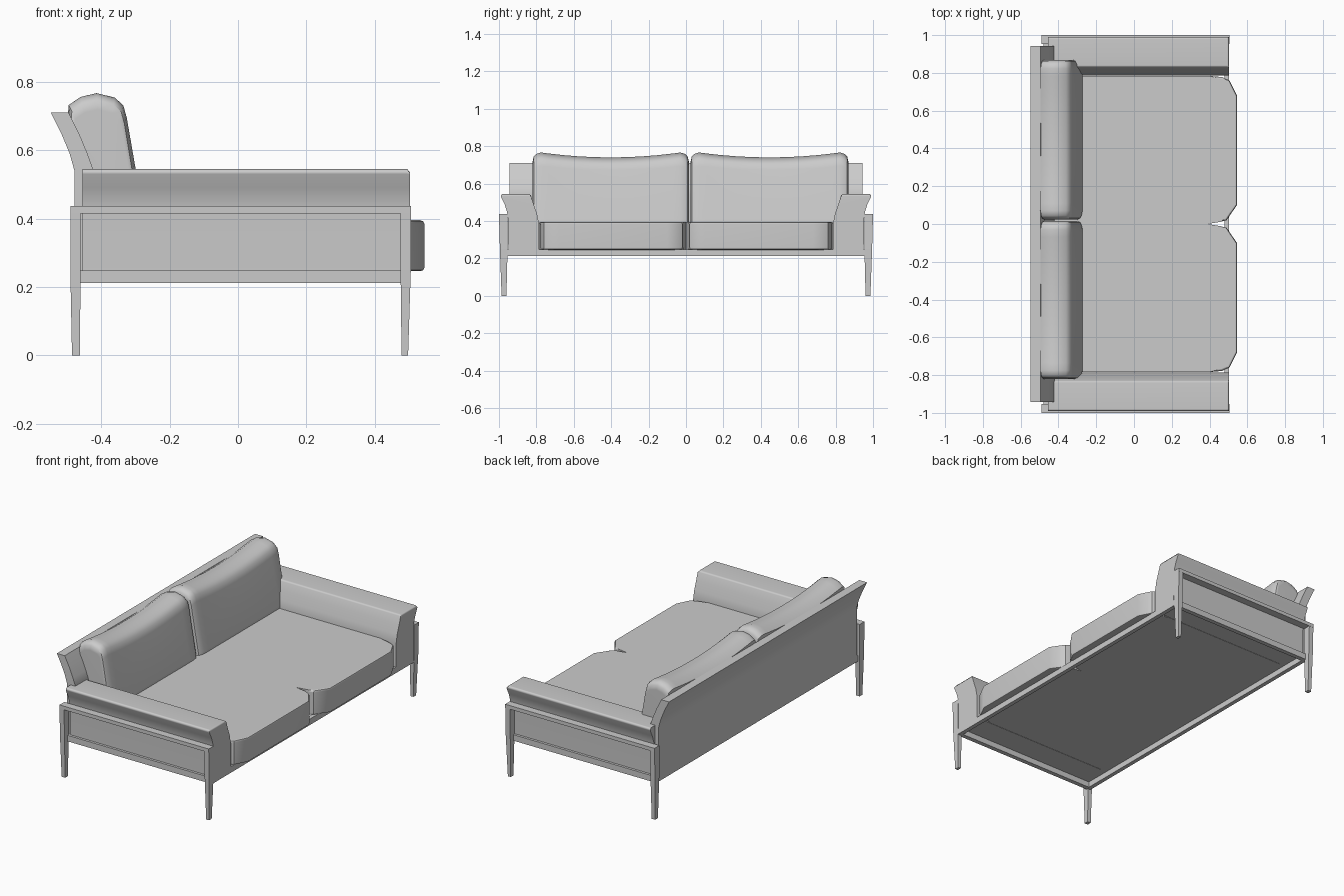
import bpy, bmesh

if "Cube" in bpy.data.objects:
    bpy.data.objects.remove(bpy.data.objects["Cube"])


def finish(name, bm, smooth=True, angle=0.6):
    bmesh.ops.recalc_face_normals(bm, faces=bm.faces)
    me = bpy.data.meshes.new(name)
    bm.to_mesh(me)
    bm.free()
    ob = bpy.data.objects.new(name, me)
    bpy.context.collection.objects.link(ob)
    if smooth:
        bpy.ops.object.select_all(action='DESELECT')
        ob.select_set(True)
        bpy.context.view_layer.objects.active = ob
        bpy.ops.object.shade_smooth_by_angle(angle=angle)
        # keeps the large flat faces shading flat
        mod = ob.modifiers.new("weighted_normals", 'WEIGHTED_NORMAL')
        mod.keep_sharp = True
    return ob


def loft(rings):
    # closed rings of points, joined in order and capped at both ends
    bm = bmesh.new()
    vr = [[bm.verts.new(p) for p in r] for r in rings]
    n = len(rings[0])
    for a, b in zip(vr, vr[1:]):
        for i in range(n):
            j = (i + 1) % n
            bm.faces.new((a[i], a[j], b[j], b[i]))
    bm.faces.new(vr[0])
    bm.faces.new(vr[-1][::-1])
    return bm


def box(name, x0, x1, y0, y1, z0, z1):
    ring = lambda z: [(x0, y0, z), (x1, y0, z), (x1, y1, z), (x0, y1, z)]
    return finish(name, loft([ring(z0), ring(z1)]), False)


# lower front and back rails; the underside is open between them
box("front_lower_rail", 0.478, 0.503, -0.956, 0.956, 0.212, 0.248)
box("back_lower_rail", -0.478, -0.453, -0.956, 0.956, 0.212, 0.248)

# curved back shell
shell = [(-0.478, 0.246), (-0.478, 0.54), (-0.492, 0.59), (-0.517, 0.65), (-0.547, 0.71),
         (-0.495, 0.71), (-0.465, 0.65), (-0.44, 0.59), (-0.422, 0.54), (-0.418, 0.246)]
finish("back_shell", loft([[(x, y, z) for x, z in shell] for y in (-0.943, 0.943)]))

# flared arm cross-section (y, z)
arm = [(0.95, 0.246), (0.952, 0.41), (0.957, 0.45), (0.97, 0.49), (0.99, 0.53), (0.988, 0.54),
       (0.98, 0.545), (0.84, 0.545), (0.829, 0.537), (0.815, 0.49), (0.797, 0.44),
       (0.787, 0.39), (0.786, 0.246)]

for s, side in ((-1, "right"), (1, "left")):
    # the front end is slightly rounded over at the top
    stations = ((-0.455, 0.545), (0.494, 0.545), (0.503, 0.534))
    finish(side + "_arm", loft([[(x, s * y, min(z, top)) for y, z in arm] for x, top in stations]), angle=0.9)

    # slim outer frame: tapered legs, top rail and lower rail
    for x0, x1, b0, b1, end in ((-0.49, -0.46, -0.485, -0.462, "back"),
                                (0.475, 0.505, 0.478, 0.497, "front")):
        ring = lambda xa, xb, ya, yb, z: [(xa, s * ya, z), (xb, s * ya, z), (xb, s * yb, z), (xa, s * yb, z)]
        finish(f"{side}_{end}_leg", loft([ring(b0, b1, 0.96, 0.986, 0),
                                         ring(x0, x1, 0.954, 0.995, 0.25),
                                         ring(x0, x1, 0.954, 1.0, 0.437)]), False)
    box(side + "_top_rail", -0.49, 0.505, *sorted((s * 0.954, s * 1.0)), 0.415, 0.437)
    box(side + "_lower_rail", -0.478, 0.503, *sorted((s * 0.938, s * 0.965)), 0.212, 0.248)

# seat cushion: one body with a notch in the front middle
half = [(0.39, 0.0), (0.46, 0.012), (0.49, 0.02), (0.545, 0.10), (0.545, 0.68),
        (0.505, 0.76), (0.465, 0.778), (0.40, 0.784), (-0.43, 0.784)]
outline = [(x, -y) for x, y in half[::-1]] + half[1:]
bm = loft([[(x, y, z) for x, y in outline] for z in (0.246, 0.395)])
edges = [e for e in bm.edges if abs(e.verts[0].co.z - e.verts[1].co.z) < 1e-4
         and min(v.co.x for v in e.verts) > 0.395]
bmesh.ops.bevel(bm, geom=edges, offset=0.012, segments=2, affect='EDGES', profile=0.5)
finish("seat_cushion", bm)

# plump back cushions with tops that dip in the middle (x, z)
profile = [(-0.415, 0.385), (-0.42, 0.53), (-0.455, 0.62), (-0.497, 0.705), (-0.495, 0.738),
           (-0.46, 0.762), (-0.413, 0.773), (-0.36, 0.76), (-0.335, 0.737), (-0.325, 0.70),
           (-0.30, 0.55), (-0.273, 0.41), (-0.272, 0.385)]
for y0, y1, side in ((-0.82, 0.015, "right"), (0.025, 0.868, "left")):
    w = y1 - y0
    insets = [(0, 0.80), (0.006, 0.90), (0.02, 0.96), (0.045, 1.0)]
    stations = insets + [(w * k / 10, 1.0) for k in range(1, 10)] + [(w - d, f) for d, f in insets[::-1]]
    rings = []
    for d, f in stations:
        dip = 0.033 * (1 - (2 * d / w - 1) ** 2)
        ring = []
        for x, z in profile:
            px = -0.40 + (x + 0.40) * f
            pz = 0.50 + (z - 0.50) * f if z > 0.5 else z
            ring.append((px, y0 + d, pz - dip * max(0, min(1, (z - 0.6) / 0.12))))
        rings.append(ring)
    finish(side + "_back_cushion", loft(rings))
